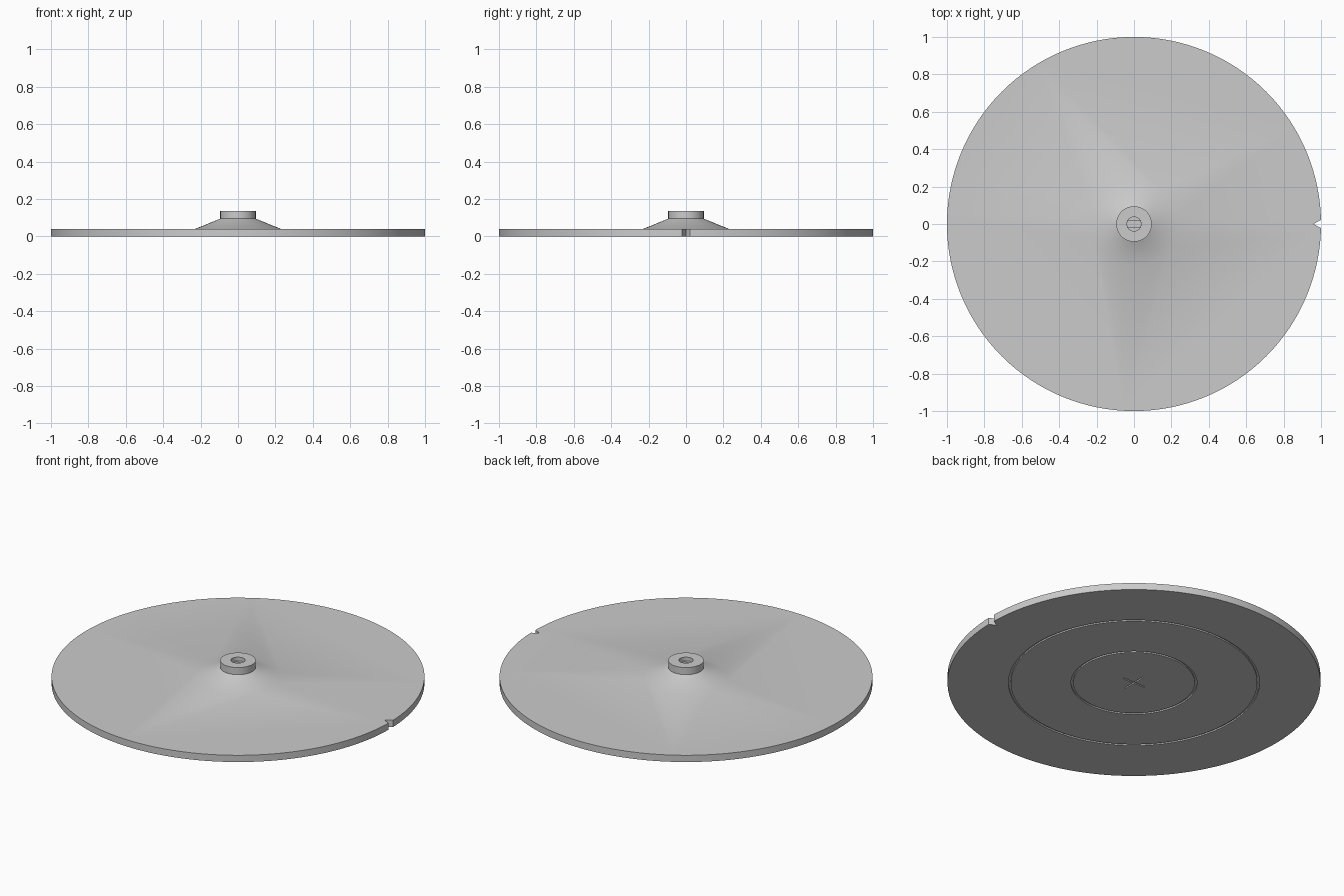
import bpy, bmesh, math

cube = bpy.data.objects.get("Cube")
if cube:
    bpy.data.objects.remove(cube, do_unlink=True)

SEGMENTS = 128
DISC_TOP = 0.04

grey = bpy.data.materials.new("plain grey")
grey.use_nodes = True
colour = (0.6, 0.6, 0.6, 1)
grey.diffuse_color = colour
grey.node_tree.nodes["Principled BSDF"].inputs["Base Color"].default_value = colour


def finish(name, bm):
    bmesh.ops.recalc_face_normals(bm, faces=bm.faces)
    mesh = bpy.data.meshes.new(name)
    bm.to_mesh(mesh)
    bm.free()
    mesh.materials.append(grey)
    obj = bpy.data.objects.new(name, mesh)
    bpy.context.collection.objects.link(obj)
    return obj


def lathe(name, profile, ring=False, flat=None, segments=SEGMENTS):
    """Turn (radius, height) points about z; flat limits y for a two-sided flat."""
    bm = bmesh.new()
    loops = []
    for r, z in profile:
        loop = []
        for i in range(segments):
            a = 2 * math.pi * i / segments
            y = r * math.sin(a)
            if flat:
                y = max(-flat, min(flat, y))
            loop.append(bm.verts.new((r * math.cos(a), y, z)))
        loops.append(loop)
    pairs = list(zip(loops, loops[1:]))
    if ring:
        pairs.append((loops[-1], loops[0]))
    else:
        bm.faces.new(loops[0])
        bm.faces.new(loops[-1])
    for low, high in pairs:
        for i in range(segments):
            j = (i + 1) % segments
            bm.faces.new((low[i], low[j], high[j], high[i]))
    return finish(name, bm)


def prism(name, outline, z0, z1):
    bm = bmesh.new()
    low = bm.faces.new([bm.verts.new((x, y, z0)) for x, y in outline])
    up = bmesh.ops.extrude_face_region(bm, geom=[low])["geom"]
    verts = [v for v in up if isinstance(v, bmesh.types.BMVert)]
    bmesh.ops.translate(bm, verts=verts, vec=(0, 0, z1 - z0))
    return finish(name, bm)


def combine(target, tool, operation):
    mod = target.modifiers.new(operation.title(), "BOOLEAN")
    mod.operation = operation
    mod.solver = "EXACT"
    mod.object = tool
    bpy.context.view_layer.objects.active = target
    bpy.ops.object.modifier_apply(modifier=mod.name)
    bpy.data.objects.remove(tool, do_unlink=True)


# Flat round plate joined with the flared hub
disc = lathe("turntable_disc", [(1, 0), (1, DISC_TOP)])
hub = lathe("hub", [(0.279, 0.02), (0.095, 0.095), (0.095, 0.137)], segments=64)
combine(disc, hub, "UNION")

# Bore in the hub with a flat-sided socket below it
combine(disc, lathe("bore_cutter", [(0.038, 0.115), (0.038, 0.2)], segments=32), "DIFFERENCE")
combine(disc, lathe("socket_cutter", [(0.037, 0.06), (0.037, 0.13)], flat=0.018, segments=32),
        "DIFFERENCE")

# V notch in the rim on the model's left
combine(disc, prism("notch_cutter", [(0.96, 0), (1.04, -0.044), (1.04, 0.044)], -0.1, 0.1),
        "DIFFERENCE")

# Ring grooves and centre cross under the plate
GROOVE = 0.008
for outer in (0.338, 0.673):
    inner = outer - 0.012
    section = [(inner, -0.02), (outer, -0.02), (outer, GROOVE), (inner, GROOVE)]
    combine(disc, lathe("groove_cutter", section, ring=True), "DIFFERENCE")

long, thin = 0.075, 0.004
for hx, hy in ((long, thin), (thin, long)):
    outline = [(-hx, -hy), (hx, -hy), (hx, hy), (-hx, hy)]
    combine(disc, prism("cross_cutter", outline, -0.02, GROOVE), "DIFFERENCE")

# Smooth round walls and the hub flare, keep the corners sharp
bpy.ops.object.select_all(action="DESELECT")
disc.select_set(True)
bpy.context.view_layer.objects.active = disc
bpy.ops.object.shade_smooth_by_angle(angle=math.radians(30))
